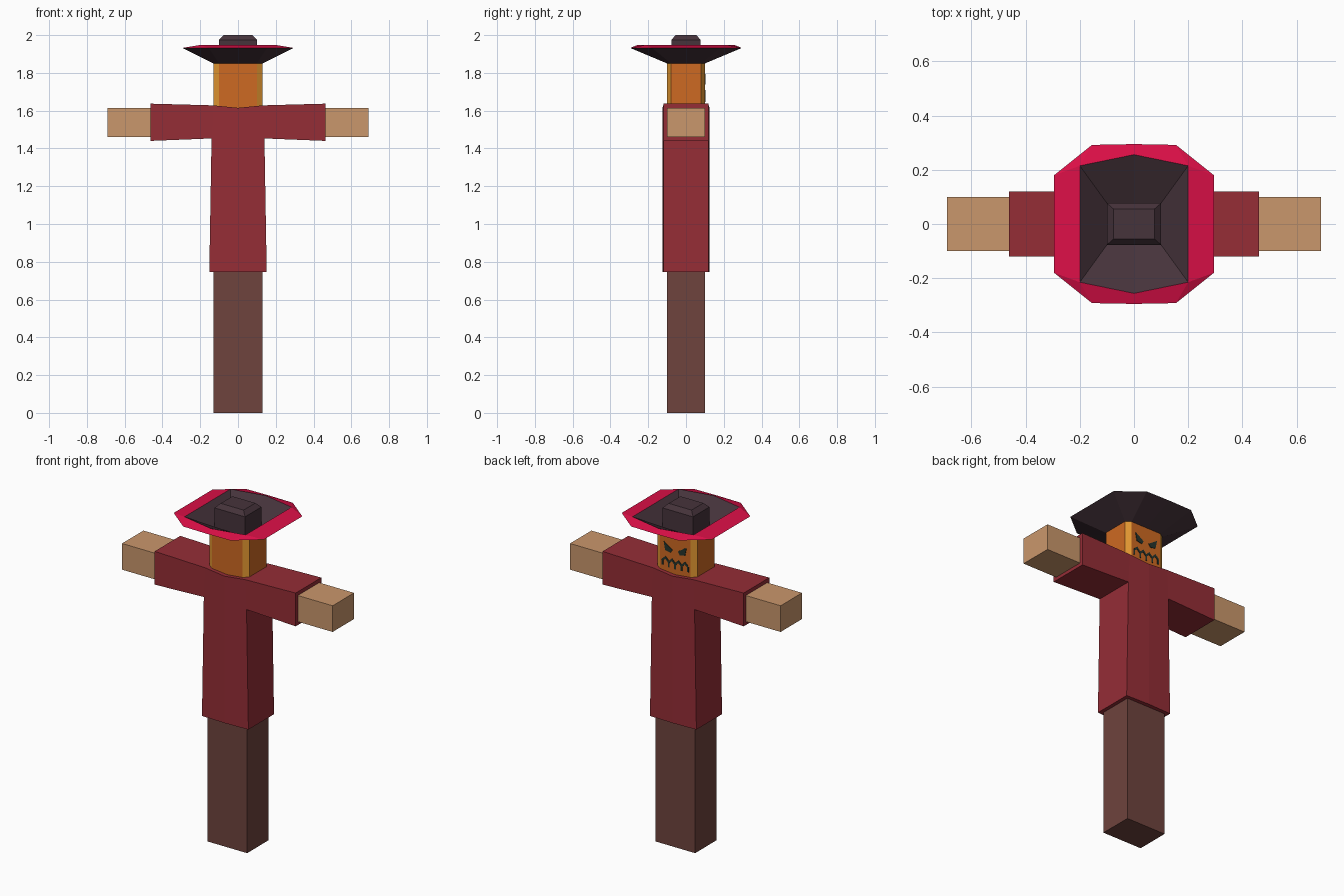
import bpy, bmesh
from mathutils import Vector

if "Cube" in bpy.data.objects:
    bpy.data.objects.remove(bpy.data.objects["Cube"])


def material(name, r, g, b):
    lin = lambda c: (c / 255 / 12.92) if c < 11 else ((c / 255 + 0.055) / 1.055) ** 2.4
    m = bpy.data.materials.new(name)
    m.diffuse_color = (lin(r), lin(g), lin(b), 1)
    m.use_nodes = True
    m.node_tree.nodes["Principled BSDF"].inputs["Base Color"].default_value = m.diffuse_color
    return m


WOOD = material("brown wood", 110, 67, 61)
STRAW = material("tan straw", 202, 151, 108)
CLOTH = material("dark red cloth", 149, 45, 54)
PUMPKIN = material("orange pumpkin", 206, 106, 34)
RIND = material("yellow orange rind", 228, 152, 50)
FELT = material("dark plum felt", 70, 51, 59)
TRIM = material("crimson trim", 220, 15, 71)
CARVED = material("dark green carving", 38, 52, 44)


def finish(bm, name, *mats):
    bmesh.ops.remove_doubles(bm, verts=bm.verts, dist=0.0005)
    bmesh.ops.recalc_face_normals(bm, faces=bm.faces)
    me = bpy.data.meshes.new(name)
    bm.to_mesh(me)
    bm.free()
    for m in mats:
        me.materials.append(m)
    ob = bpy.data.objects.new(name, me)
    bpy.context.collection.objects.link(ob)
    return ob


def box(name, lo, hi, mat):
    bm = bmesh.new()
    bmesh.ops.create_cube(bm, size=1)
    for v in bm.verts:
        v.co = Vector([l + (c + 0.5) * (h - l) for c, l, h in zip(v.co, lo, hi)])
    return finish(bm, name, mat)


def ring(side, corner, middle_y, z):
    """Ten points round the axis, mirrored from one quadrant."""
    (ax, ay), (bx, by) = side, corner
    half = [(ax, ay), (bx, by), (0, middle_y), (-bx, by), (-ax, ay)]
    return [(x, y, z) for x, y in half] + [(x, -y, z) for x, y in reversed(half)]


def loft(bm, rings, mat_rule=lambda band: 0):
    loops = [[bm.verts.new(p) for p in r] for r in rings]
    bm.faces.new(loops[0])
    bm.faces.new(loops[-1])
    for band, (a, b) in enumerate(zip(loops, loops[1:])):
        for i in range(len(a)):
            j = (i + 1) % len(a)
            f = bm.faces.new((a[i], a[j], b[j], b[i]))
            f.material_index = mat_rule(band)


# Post and straw-stuffed hands
box("post", (-0.13, -0.1, 0), (0.13, 0.1, 0.8), WOOD)
for s, label in ((-1, "left"), (1, "right")):
    xs = sorted((s * 0.43, s * 0.69))
    box(label + "_hand", (xs[0], -0.1, 1.46), (xs[1], 0.1, 1.615), STRAW)

# Coat: T outline, built as a half front and mirrored to all four quarters
P = [(0, 1.615), (0.13, 1.628), (0.462, 1.637), (0.462, 1.44),
     (0.14, 1.453), (0.152, 0.745), (0, 0.745)]
bm = bmesh.new()
for sx in (-1, 1):
    def pt(i, sy):
        x, z = P[i]
        return bm.verts.new((sx * x, sy * (0.125 if x == 0 else 0.12), z))
    for sy in (-1, 1):
        bm.faces.new([pt(i, sy) for i in (0, 1, 4, 5, 6)])
        bm.faces.new([pt(i, sy) for i in (1, 2, 3, 4)])
    for i in range(6):
        bm.faces.new([pt(i, -1), pt(i + 1, -1), pt(i + 1, 1), pt(i, 1)])
finish(bm, "coat", CLOTH)

# Head: box with chamfered upright corners in the rind colour
bm = bmesh.new()
loft(bm, [ring((0.13, 0.08), (0.1, 0.1), 0.1, z) for z in (1.6, 1.855)])
bm.normal_update()
for f in bm.faces:
    n = f.normal
    f.material_index = int(abs(n.x) > 0.2 and abs(n.y) > 0.2)
finish(bm, "head", PUMPKIN, RIND)

# Hat: sloped underside, crimson rim, sunken top and small crown
bm = bmesh.new()
loft(bm, [
    ring((0.13, 0.08), (0.1, 0.1), 0.1, 1.85),
    ring((0.295, 0.18), (0.155, 0.292), 0.295, 1.932),
    ring((0.2, 0.215), (0.2, 0.215), 0.256, 1.948),
    ring((0.1, 0.077), (0.1, 0.077), 0.077, 1.86),
    ring((0.1, 0.077), (0.1, 0.077), 0.077, 1.975),
    ring((0.075, 0.055), (0.075, 0.055), 0.055, 2.0),
], lambda band: int(band == 1))
finish(bm, "hat", FELT, TRIM)


# Carved face: thin plates on the +y side of the head
def plate(name, polys):
    bm = bmesh.new()
    for poly in polys:
        f = bm.faces.new([bm.verts.new((x, 0.099, z)) for x, z in poly])
        out = bmesh.ops.extrude_face_region(bm, geom=[f])["geom"]
        for v in out:
            if isinstance(v, bmesh.types.BMVert):
                v.co.y = 0.103
    return finish(bm, name, CARVED)


for s, label in ((-1, "left"), (1, "right")):
    plate(label + "_eye", [[(s * x, z) for x, z in
          ((0.075, 1.795), (0.018, 1.757), (0.03, 1.738), (0.065, 1.745))]])

# Jagged grin: zigzag band with short stitches
zig = [(-0.084 + 0.021 * i, 1.685 + (0.012 if i % 2 else -0.008) + 0.9 * (0.021 * (i - 4)) ** 2)
       for i in range(9)]
strokes = [[(x0, z0 - 0.008), (x1, z1 - 0.008), (x1, z1 + 0.008), (x0, z0 + 0.008)]
           for (x0, z0), (x1, z1) in zip(zig, zig[1:])]
strokes += [[(x - 0.005, z - 0.03), (x + 0.005, z - 0.03), (x + 0.005, z), (x - 0.005, z)]
            for x, z in zig[::2]]
plate("grin", strokes)
